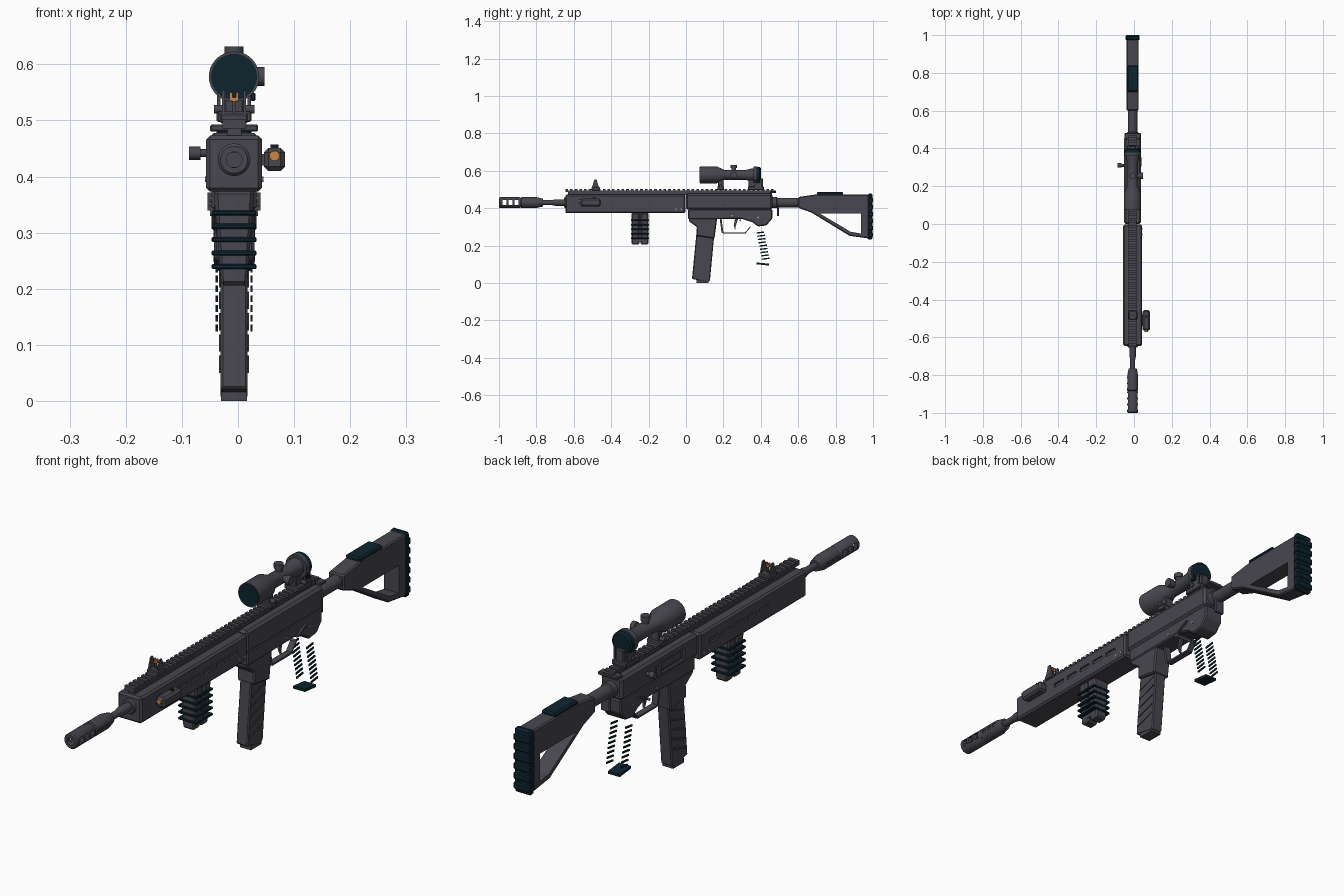
import bpy, bmesh, math
from mathutils import Vector

default_cube = bpy.data.objects.get("Cube")
if default_cube:
    bpy.data.objects.remove(default_cube, do_unlink=True)

CENTRE = -.007     # centre plane of the body
BORE = .43         # barrel height
SCOPE = .578       # sight tube height
SIDES = (-1, 1)


def material(name, *colour):
    mat = bpy.data.materials.new(name)
    mat.use_nodes = True
    mat.diffuse_color = (*colour, 1)
    mat.node_tree.nodes["Principled BSDF"].inputs["Base Color"].default_value = (*colour, 1)
    return mat


GREY = material("gunmetal grey", .065, .063, .078)
TEAL = material("dark teal rubber", .004, .018, .028)
ORANGE = material("orange", .6, .24, .045)
STEEL = material("light steel", .3, .3, .32)


def finish(name, bm, mat, bevel=0):
    bmesh.ops.recalc_face_normals(bm, faces=bm.faces)
    if bevel:
        sharp = [edge for edge in bm.edges if edge.is_manifold and edge.calc_face_angle() > .5]
        bmesh.ops.bevel(bm, geom=sharp, offset=bevel, segments=1, affect='EDGES', clamp_overlap=True)
    mesh = bpy.data.meshes.new(name)
    bm.to_mesh(mesh)
    bm.free()
    mesh.materials.append(mat)
    obj = bpy.data.objects.new(name, mesh)
    bpy.context.collection.objects.link(obj)
    return obj


def add_prism(bm, outline, width, middle=CENTRE):
    """Extrude a side outline of (y, z) points across the body."""
    ends = [[bm.verts.new((middle + side * width / 2, y, z)) for y, z in outline] for side in SIDES]
    for end in ends:
        bm.faces.new(end)
    for i in range(len(outline)):
        bm.faces.new((ends[0][i - 1], ends[0][i], ends[1][i], ends[1][i - 1]))


def prism(name, outline, width, mat=GREY, bevel=0, middle=CENTRE):
    bm = bmesh.new()
    add_prism(bm, outline, width, middle)
    return finish(name, bm, mat, bevel)


def slanted(y, z, length, height, rise=0):
    """Outline of a bar, its lower front corner at (y, z)."""
    return [(y, z), (y + length, z + rise), (y + length, z + rise + height), (y, z + height)]


def block(name, y, z, length, height, width, mat=GREY, bevel=0, middle=CENTRE):
    return prism(name, slanted(y, z, length, height), width, mat, bevel, middle)


def bars(name, outlines, width, mat=GREY, bevel=0, middle=CENTRE):
    """Several bars joined in one object."""
    bm = bmesh.new()
    for outline in outlines:
        add_prism(bm, outline, width, middle)
    return finish(name, bm, mat, bevel)


def lathe(name, stations, centre, mat=GREY, axis='y', sides=32):
    """Solid of revolution from (distance, radius) stations."""
    bm = bmesh.new()
    along = Vector([axis == letter for letter in 'xyz'])
    across = along.orthogonal().normalized()
    other = along.cross(across)
    turns = [math.tau * i / sides for i in range(sides)]
    rings = [[bm.verts.new(Vector(centre) + along * distance
                           + (across * math.cos(turn) + other * math.sin(turn)) * radius)
              for turn in turns] for distance, radius in stations]
    for ring, following in zip(rings, rings[1:]):
        for i in range(sides):
            bm.faces.new((ring[i - 1], ring[i], following[i], following[i - 1]))
    bm.faces.new(rings[0])
    bm.faces.new(rings[-1])
    obj = finish(name, bm, mat)
    bpy.ops.object.select_all(action='DESELECT')
    obj.select_set(True)
    bpy.context.view_layer.objects.active = obj
    bpy.ops.object.shade_smooth_by_angle(angle=math.radians(35))
    return obj


def rod(name, start, end, radius, centre, mat=GREY, axis='y', sides=32):
    return lathe(name, [(start, radius), (end, radius)], centre, mat, axis, sides)


def cut(target, cutter):
    modifier = target.modifiers.new("cut", 'BOOLEAN')
    modifier.operation, modifier.solver, modifier.object = 'DIFFERENCE', 'EXACT', cutter
    bpy.context.view_layer.update()
    graph = bpy.context.evaluated_depsgraph_get()
    carved = bpy.data.meshes.new_from_object(target.evaluated_get(graph))
    target.modifiers.clear()
    target.data = carved
    bpy.data.objects.remove(cutter, do_unlink=True)


def steps(start, spacing, count):
    return [start + spacing * i for i in range(count)]


# Muzzle brake with through ports, slotted collar and barrel
barrel_line = (CENTRE, 0, BORE)
brake = lathe("muzzle_brake", [(-.9, .014), (-1, .014), (-1, .024), (-.995, .029), (-.89, .029), (-.88, .024)],
              barrel_line)
cut(brake, bars("ports", [slanted(y, BORE - .013, .022, .026) for y in steps(-.982, .032, 3)], .2))
collar = lathe("muzzle_collar", [(-.885, .024), (-.88, .029), (-.8, .029), (-.765, .021)], barrel_line)
for side in SIDES:
    cut(collar, bars("collar_slots", [slanted(y, BORE - .006, .02, .012) for y in steps(-.868, .03, 3)],
                     .012, middle=CENTRE + side * .031))
lathe("barrel", [(-.78, .013), (-.72, .013), (-.7, .017), (-.64, .017)], barrel_line)
lathe("barrel_nut", [(-.653, .025), (-.64, .031)], barrel_line)

# Handguard with side slots
guard = block("handguard", -.645, .373, .642, .1, .1, GREY, .007)
for side in SIDES:
    cut(guard, bars("guard_slots", [slanted(y, .417, .055, .016) for y in steps(-.42, .076, 5)],
                    .02, middle=CENTRE + side * .053))

# Toothed top rail on a narrow base
bars("rail_teeth", [slanted(y, .494, .014, .009) for y in steps(-.645, .025, 45)], .042)
block("top_rail", -.645, .486, 1.125, .009, .042)
block("rail_base", -.63, .47, 1.09, .018, .026)

# Front sight with two wings and a notched bead
block("front_sight_base", -.505, .495, .045, .018, .05, GREY, .003)
for side in SIDES:
    prism("front_sight_wing", [(-.503, .51), (-.465, .51), (-.478, .553), (-.49, .553)],
          .005, middle=CENTRE + side * .019)
    block("front_sight_bead_tip", -.488, .535, .008, .015, .005, ORANGE, middle=CENTRE + side * .0055)
block("front_sight_bead", -.488, .535, .008, .006, .016, ORANGE)
block("front_sight_post", -.488, .51, .008, .026, .006)

# Side lamp
LAMP = .065
block("lamp_body", -.565, .41, .11, .041, .038, GREY, .008, LAMP)
rod("lamp_lens", -.571, -.56, .009, (LAMP, 0, .437), ORANGE)
rod("lamp_button", .448, .457, .007, (LAMP, -.49, 0), TEAL, 'z')
block("lamp_clamp", -.54, .42, .06, .02, .012, middle=LAMP - .021)

# Fore grip of two tapered lobes with rubber ribs
for y in (-.292, -.243):
    lobe = block("fore_grip_lobe", y, .206, .043, .17, .072, GREY, .007)
    for vertex in lobe.data.vertices:
        if vertex.co.z < .22:
            vertex.co.x = CENTRE + (vertex.co.x - CENTRE) * .65
    bars("fore_grip_ribs", [slanted(y - .003, z, .049, .009) for z in steps(.235, .024, 5)], .08, TEAL, .002)
block("fore_grip_core", -.26, .22, .03, .156, .05)

# Receiver, upper with ejection port and lower with magazine well
upper = block("upper_receiver", 0, .392, .462, .086, .09, GREY, .009)
cut(upper, block("ejection_cut", .08, .41, .16, .042, .02, middle=CENTRE - .046))
block("bolt_cover", .1, .417, .135, .029, .011, GREY, .002, CENTRE - .035)
prism("lower_receiver", [(.012, .395), (.012, .34), (.3, .342), (.355, .325), (.385, .302), (.43, .308),
                         (.462, .345), (.462, .395)], .08, GREY, .005)
prism("magazine_well", [(.015, .37), (.015, .33), (.058, .3), (.055, .252), (.152, .237), (.17, .37)],
      .072, GREY, .005)

# Magazine with slanted side ribs
prism("magazine", [(.055, .26), (.15, .245), (.128, .012), (.112, .004), (.032, .022)], .048, GREY, .004)
block("magazine_base", .055, 0, .065, .016, .046)
bars("magazine_ribs", [slanted(.036 + z / 9, z, .08, .006, .025) for z in steps(.05, .038, 5)], .054)

# Trigger and its guard
block("trigger_guard", .2, .264, .12, .007, .024)
prism("trigger_guard_front", [(.18, .345), (.19, .27), (.2, .264), (.2, .271), (.19, .345)], .024)
prism("trigger_guard_rear", slanted(.316, .264, .03, .007, .035), .024)
prism("trigger", [(.262, .345), (.255, .305), (.265, .282), (.266, .306), (.28, .345)], .01)

# Pins and selector on both sides
for y, z in ((.245, .36), (.29, .335), (.385, .35), (.33, .355)):
    rod("receiver_pin", -.043, .043, .005, (CENTRE, y, z), STEEL, 'x', 10)
for y in (-.055, -.025):
    rod("handguard_pin", -.052, .052, .005, (CENTRE, y, .395), STEEL, 'x', 10)
prism("selector_lever", slanted(.305, .34, .05, .008, .024), .094)

# Cocking knob, deflector and rear charging handle
knob_centre = (CENTRE, .31, .442)
rod("cocking_knob", -.08, -.06, .012, knob_centre, axis='x', sides=16)
rod("cocking_stem", -.062, -.04, .007, knob_centre, axis='x', sides=16)
block("case_deflector", .222, .405, .038, .045, .014, GREY, .004, CENTRE - .04)
block("charging_handle", .45, .48, .032, .013, .086, GREY, .003)

# Buffer tube and sling plate
lathe("buffer_tube", [(.455, .03), (.485, .03), (.487, .025), (.61, .025)], (CENTRE, 0, BORE))
block("sling_plate", .486, .357, .011, .083, .04, GREY, .003)

# Stock with open window, cheek pad and ribbed butt pad
stock = prism("stock", [(.6, .46), (.6, .402), (.67, .377), (.875, .252), (.978, .238), (.978, .474), (.7, .474)],
              .064, GREY, .005)
cut(stock, prism("stock_window", [(.715, .372), (.88, .274), (.935, .265), (.935, .372)], .2))
block("cheek_pad", .7, .468, .14, .019, .062, TEAL, .006)
block("butt_pad", .972, .232, .024, .247, .07, TEAL, .007)
bars("butt_pad_ribs", [slanted(.973, z, .027, .026) for z in steps(.245, .037, 6)], .074, TEAL, .004)

# Rubber strips and foot plate of the rear grip
for side in SIDES:
    bars("rear_grip_strips", [slanted(.431 - z / 5, z, .04, .007, .005) for z in steps(.124, .0175, 9)],
         .004, TEAL, middle=CENTRE + side * .031)
prism("rear_grip_foot", slanted(.377, .1, .068, .01, -.007), .05, TEAL)

# Telescopic sight with turrets
scope_line = (CENTRE, 0, SCOPE)
lathe("scope_body", [(.075, .045), (.165, .045), (.205, .027), (.32, .027), (.345, .033), (.36, .033)], scope_line)
rod("scope_rear_ring", .36, .378, .044, scope_line)
rod("scope_front_lens", .073, .08, .041, scope_line, TEAL)
lathe("scope_eye_cup", [(.376, .044), (.394, .043), (.4, .036)], scope_line, TEAL)
turret = [(.02, .013), (.036, .013), (.036, .017), (.054, .017)]
for axis in 'zx':
    lathe("scope_turret", turret, (CENTRE, .255, SCOPE), GREY, axis)

# Sight mounts with clamps and cross screws
for y, length in ((.172, .028), (.335, .077)):
    block("scope_mount", y, .51, length, .05, .034, GREY, .003)
    block("mount_clamp", y - .004, .497, length + .008, .019, .062, GREY, .003)
    rod("clamp_screw", -.036, .036, .008, (CENTRE, y + length / 2, .52), axis='x', sides=12)
for side in SIDES:
    block("rear_sight_blade", .37, .51, .035, .05, .006, middle=CENTRE + side * .027)
block("rear_sight_dial", .375, .535, .02, .014, .009, TEAL, .002, CENTRE + .034)
